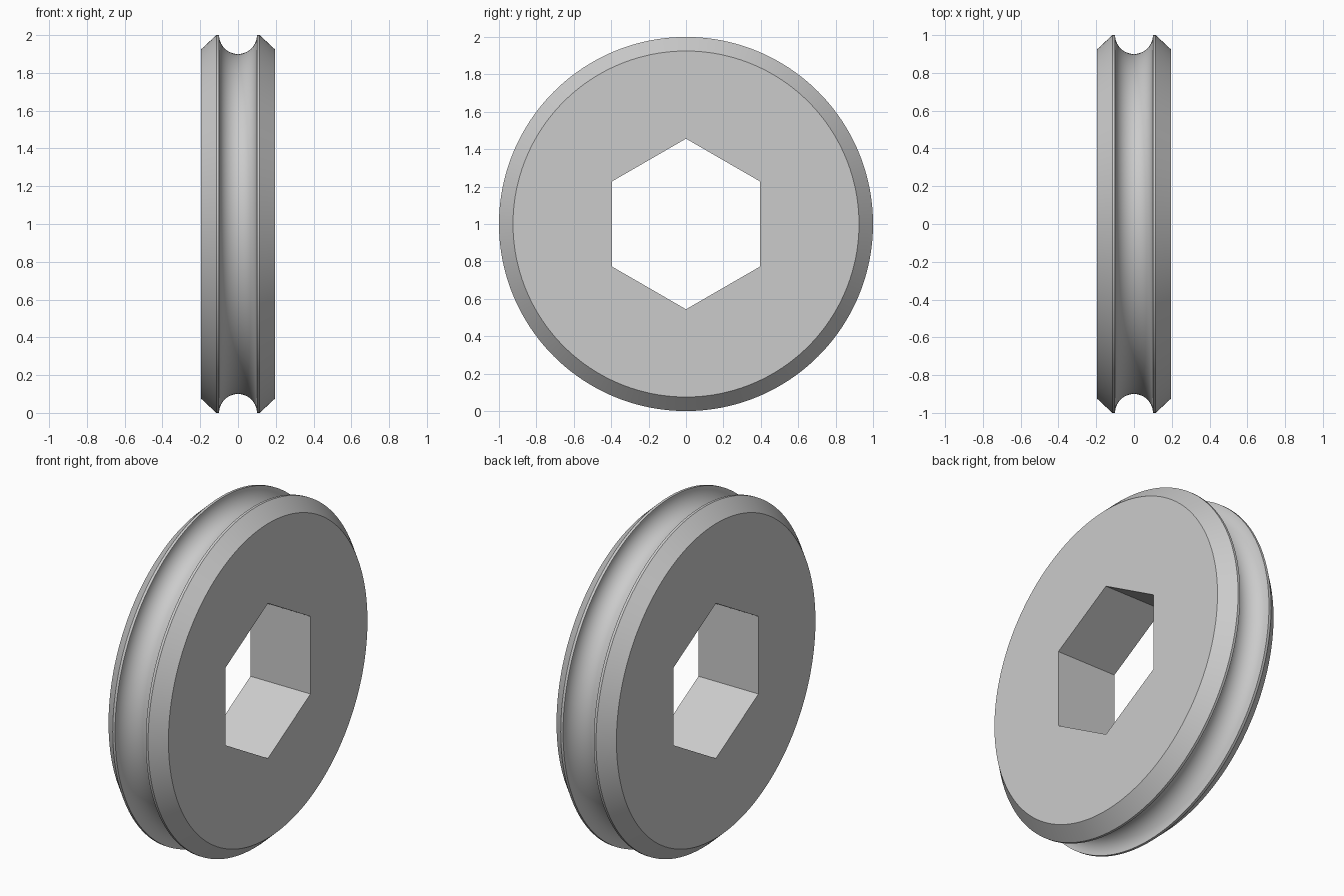
import bpy
import bmesh
from math import sin, cos, pi, radians

if "Cube" in bpy.data.objects:
    bpy.data.objects.remove(bpy.data.objects["Cube"], do_unlink=True)

SEGMENTS = 192          # around the wheel, divisible by the six bore sides
SIDES = 6
HALF_WIDTH = 0.195
GROOVE = 0.1            # radius of the rounded groove
BORE = 0.456            # corner radius of the hexagonal bore
GROOVE_STEPS = 28

# Plain grey material
grey = bpy.data.materials.new("plain_grey")
grey.use_nodes = True
color = (0.6, 0.6, 0.6, 1)
grey.diffuse_color = color
grey.node_tree.nodes["Principled BSDF"].inputs["Base Color"].default_value = color

# Rim profile as (x, radius): chamfer, narrow lip, round groove, lip, chamfer
groove = [(-GROOVE * cos(pi * i / GROOVE_STEPS), 1 - GROOVE * sin(pi * i / GROOVE_STEPS))
          for i in range(GROOVE_STEPS + 1)]
side = [(HALF_WIDTH, 0.925), (0.115, 1.0)]
profile = [(-x, r) for x, r in side] + groove + side[::-1]

bm = bmesh.new()


def ring(x, radius, count):
    """Ring of vertices around the x axis, starting at the top."""
    return [bm.verts.new((x, radius * sin(2 * pi * i / count), 1 + radius * cos(2 * pi * i / count)))
            for i in range(count)]


def bridge(a, b):
    """Quads between two rings of equal count."""
    n = len(a)
    for i in range(n):
        j = (i + 1) % n
        bm.faces.new((a[i], a[j], b[j], b[i]))


# Revolved rim
rings = [ring(x, r, SEGMENTS) for x, r in profile]
for a, b in zip(rings, rings[1:]):
    bridge(a, b)

# Hexagonal bore
bores = [ring(x, BORE, SIDES) for x in (-HALF_WIDTH, HALF_WIDTH)]
bridge(*bores)

# Flat side faces, one sector per bore side
step = SEGMENTS // SIDES
for outer, inner in zip((rings[0], rings[-1]), bores):
    for k in range(SIDES):
        arc = [outer[(k * step + i) % SEGMENTS] for i in range(step + 1)]
        bm.faces.new(arc + [inner[(k + 1) % SIDES], inner[k]])

bmesh.ops.recalc_face_normals(bm, faces=bm.faces)
mesh = bpy.data.meshes.new("grooved_wheel")
bm.to_mesh(mesh)
bm.free()
mesh.materials.append(grey)

wheel = bpy.data.objects.new("grooved_wheel", mesh)
bpy.context.collection.objects.link(wheel)
bpy.ops.object.select_all(action="DESELECT")
wheel.select_set(True)
bpy.context.view_layer.objects.active = wheel
bpy.ops.object.shade_smooth_by_angle(angle=radians(30))
